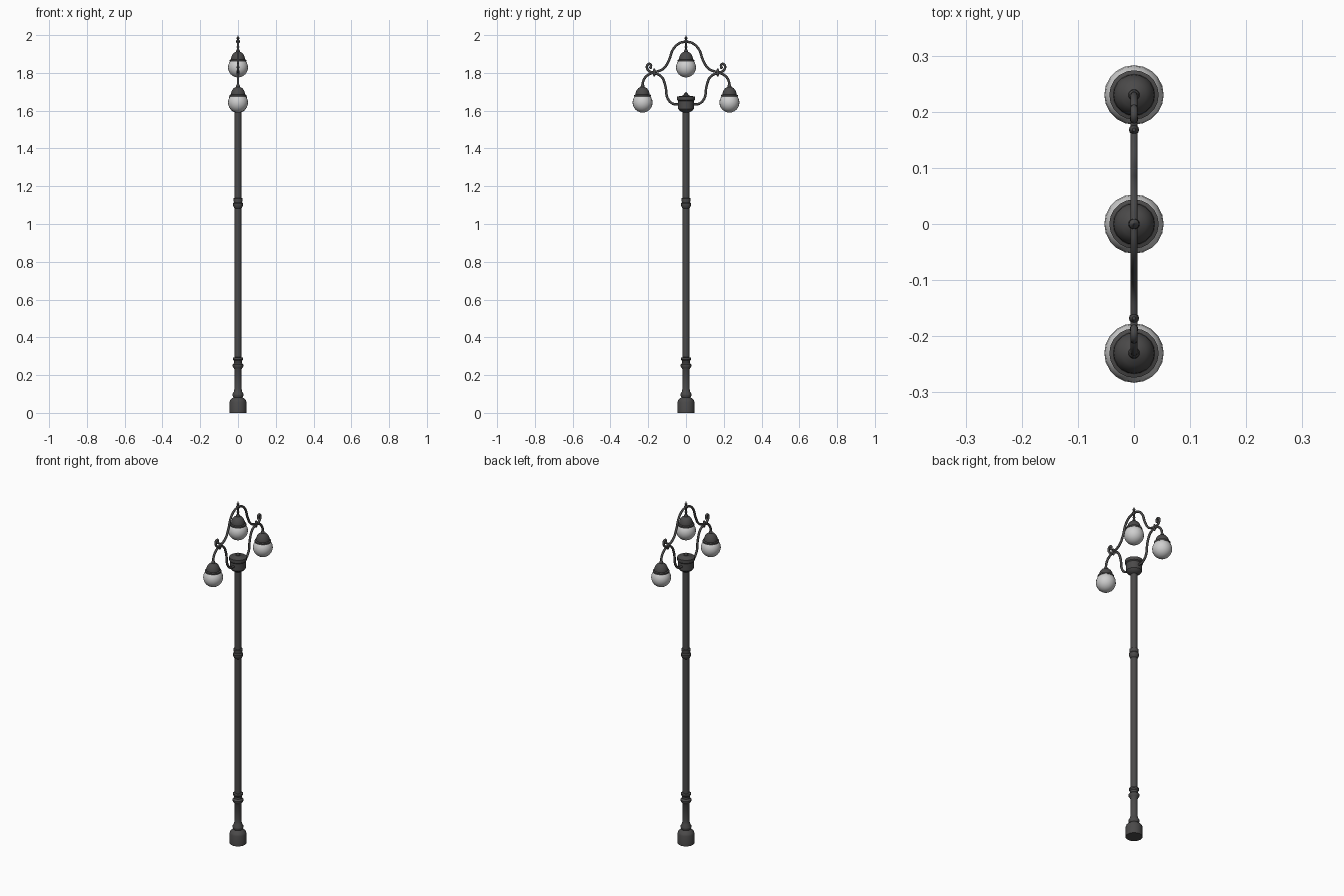
import bpy, bmesh, math
from mathutils import Matrix

if "Cube" in bpy.data.objects:
    bpy.data.objects.remove(bpy.data.objects["Cube"])


def material(name, v):
    m = bpy.data.materials.new(name)
    m.diffuse_color = (*v, 1)
    m.use_nodes = True
    m.node_tree.nodes["Principled BSDF"].inputs["Base Color"].default_value = m.diffuse_color
    return m


IRON = material("dark iron", (0.07, 0.068, 0.068))
GLASS = material("frosted glass", (0.62, 0.62, 0.62))


def add(name, bm, mat, angle=35):
    bmesh.ops.recalc_face_normals(bm, faces=bm.faces)
    me = bpy.data.meshes.new(name)
    bm.to_mesh(me)
    bm.free()
    me.materials.append(mat)
    ob = bpy.data.objects.new(name, me)
    bpy.context.collection.objects.link(ob)
    bpy.ops.object.select_all(action='DESELECT')
    ob.select_set(True)
    bpy.context.view_layer.objects.active = ob
    bpy.ops.object.shade_smooth_by_angle(angle=math.radians(angle))
    return ob


def lathe(name, profile, mat, y=0, z=0, sides=20):
    """Turn (radius, height) points around a vertical axis, with capped ends."""
    bm = bmesh.new()
    rings = [[bm.verts.new((r * math.cos(2 * math.pi * i / sides),
                            y + r * math.sin(2 * math.pi * i / sides), z + h))
              for i in range(sides)] for r, h in profile]
    for a, b in zip(rings, rings[1:]):
        for i in range(sides):
            j = (i + 1) % sides
            bm.faces.new((a[i], a[j], b[j], b[i]))
    bm.faces.new(rings[0])
    bm.faces.new(rings[-1])
    return add(name, bm, mat)


def tube(name, points, radius):
    """Smooth round bar through (y, z) points in the x = 0 plane."""
    cu = bpy.data.curves.new(name, 'CURVE')
    cu.dimensions = '3D'
    cu.bevel_depth = radius
    cu.bevel_resolution = 2
    cu.resolution_u = 6
    cu.use_fill_caps = True
    sp = cu.splines.new('BEZIER')
    sp.bezier_points.add(len(points) - 1)
    for p, (y, z) in zip(sp.bezier_points, points):
        p.co = (0, y, z)
        p.handle_left_type = p.handle_right_type = 'AUTO'
    cu.materials.append(IRON)
    ob = bpy.data.objects.new(name, cu)
    bpy.context.collection.objects.link(ob)


def ball(name, y, z, r, mat, seg=20):
    bm = bmesh.new()
    bmesh.ops.create_uvsphere(bm, u_segments=seg, v_segments=seg // 2 + 2, radius=r,
                              matrix=Matrix.Translation((0, y, z)))
    add(name, bm, mat, 60)


# base and pole with its collars
lathe("base", [(0.045, 0), (0.045, 0.058), (0.041, 0.068), (0.03, 0.078), (0.024, 0.082),
               (0.029, 0.092), (0.029, 0.1), (0.021, 0.114), (0.019, 0.13), (0.019, 0.232),
               (0.023, 0.238), (0.029, 0.248), (0.029, 0.255), (0.021, 0.264), (0.021, 0.276),
               (0.027, 0.283), (0.027, 0.292), (0.017, 0.295)], IRON)
lathe("pole", [(0.0175, 0.29), (0.0175, 1.61)], IRON)
lathe("pole_collar", [(0.017, 1.082), (0.021, 1.085), (0.027, 1.1), (0.027, 1.108),
                      (0.022, 1.115), (0.024, 1.13), (0.024, 1.136), (0.017, 1.138)], IRON)

# hub on top of the pole with a small finial
lathe("hub", [(0.017, 1.59), (0.036, 1.602), (0.042, 1.61), (0.042, 1.652), (0.047, 1.657),
              (0.047, 1.675), (0.022, 1.678), (0.012, 1.684), (0.011, 1.69),
              (0.003, 1.698)], IRON)

# mirrored arms with scrolls
for side, s in (("left", -1), ("right", 1)):
    upper = [(0.0, 1.966), (0.035, 1.957), (0.068, 1.925), (0.09, 1.868), (0.12, 1.822),
             (0.17, 1.802), (0.203, 1.788), (0.225, 1.76), (0.23, 1.72)]
    lower = [(0.035, 1.633), (0.072, 1.638), (0.097, 1.665), (0.11, 1.735), (0.132, 1.782),
             (0.17, 1.8), (0.196, 1.81), (0.207, 1.83), (0.198, 1.847), (0.186, 1.842),
             (0.187, 1.83)]
    tube(side + "_upper_arm", [(s * y, z) for y, z in upper], 0.0065)
    tube(side + "_lower_arm", [(s * y, z) for y, z in lower], 0.0065)
    lathe(side + "_arm_clasp", [(0.003, -0.02), (0.006, -0.014), (0.009, 0),
                                (0.006, 0.014), (0.003, 0.02)], IRON, s * 0.168, 1.802, 12)
    ball(side + "_scroll_tip", s * 0.187, 1.829, 0.008, IRON, 10)

# three lamps: glass globe under an iron cap
for name, y, z in (("left", -0.23, 1.643), ("middle", 0, 1.829), ("right", 0.23, 1.643)):
    ball(name + "_globe", y, z, 0.053, GLASS)
    lathe(name + "_cap", [(0.04, 0.03), (0.044, 0.032), (0.044, 0.04), (0.037, 0.043),
                          (0.036, 0.053), (0.031, 0.066), (0.022, 0.077), (0.01, 0.083),
                          (0.009, 0.092), (0.006, 0.096)], IRON, y, z)

# hanger of the middle lamp and the top finial
lathe("top_stem", [(0.005, 1.91), (0.005, 1.93), (0.008, 1.936), (0.005, 1.942), (0.005, 1.955),
                   (0.0095, 1.962), (0.0095, 1.97), (0.004, 1.976), (0.009, 1.984),
                   (0.004, 1.99), (0.001, 2.0)], IRON, sides=12)
